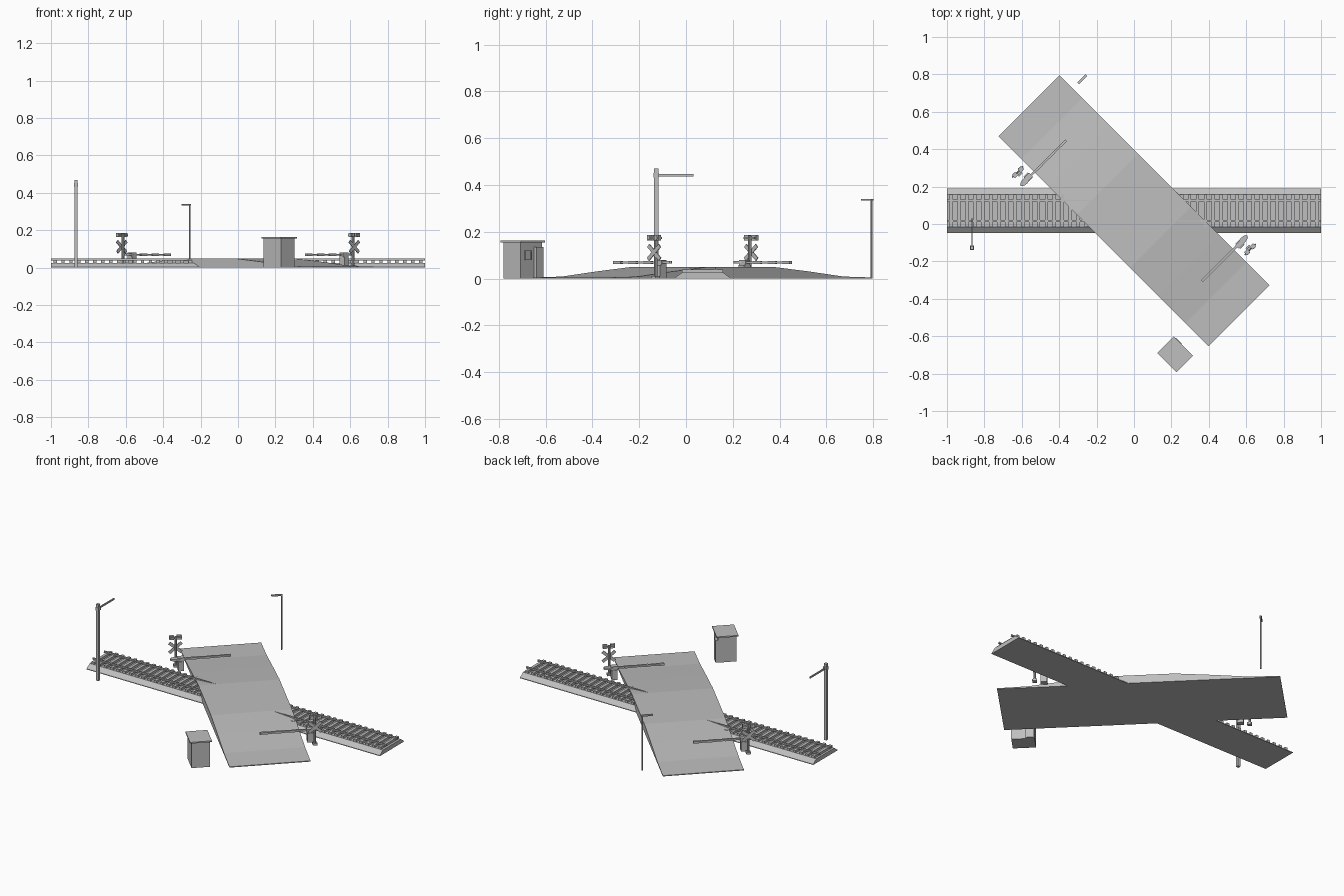
import bpy, bmesh, math
from mathutils import Matrix, Vector

cube = bpy.data.objects.get("Cube")
if cube:
    bpy.data.objects.remove(cube, do_unlink=True)

grey = bpy.data.materials.new("plain_grey")
grey.use_nodes = True
COLOUR = (0.52, 0.52, 0.52, 1)
grey.diffuse_color = COLOUR
grey.node_tree.nodes["Principled BSDF"].inputs["Base Color"].default_value = COLOUR


def frame(x, y, degrees):
    return Matrix.Translation((x, y, 0)) @ Matrix.Rotation(math.radians(degrees), 4, 'Z')


def finish(name, bm, matrix):
    bmesh.ops.recalc_face_normals(bm, faces=bm.faces)
    mesh = bpy.data.meshes.new(name)
    bm.to_mesh(mesh)
    bm.free()
    mesh.materials.append(grey)
    obj = bpy.data.objects.new(name, mesh)
    obj.matrix_world = matrix
    bpy.context.collection.objects.link(obj)
    return obj


def box(name, low, high, matrix=Matrix()):
    """Box between two corners, in a local frame."""
    low, high = Vector(low), Vector(high)
    bm = bmesh.new()
    bmesh.ops.create_cube(bm, size=1)
    bmesh.ops.scale(bm, vec=high - low, verts=bm.verts)
    bmesh.ops.translate(bm, vec=(low + high) / 2, verts=bm.verts)
    return finish(name, bm, matrix)


def prism(name, profile, half, matrix):
    """Extrude an x-z profile along local y."""
    bm = bmesh.new()
    face = bm.faces.new([bm.verts.new((a, -half, z)) for a, z in profile])
    new = bmesh.ops.extrude_face_region(bm, geom=[face])["geom"]
    moved = [v for v in new if isinstance(v, bmesh.types.BMVert)]
    bmesh.ops.translate(bm, vec=(0, 2 * half, 0), verts=moved)
    return finish(name, bm, matrix)


def disc(name, centre, radius, depth, scale, matrix, sides=12, axis='Z'):
    bm = bmesh.new()
    bmesh.ops.create_cone(bm, cap_ends=True, segments=sides, radius1=radius,
                          radius2=radius, depth=depth)
    bmesh.ops.scale(bm, vec=scale, verts=bm.verts)
    if axis == 'X':
        bmesh.ops.rotate(bm, matrix=Matrix.Rotation(math.pi / 2, 3, 'Y'), verts=bm.verts)
    bmesh.ops.translate(bm, vec=centre, verts=bm.verts)
    return finish(name, bm, matrix)


MID = 0.071
road_frame = frame(0, MID, -45)

# Road: a low hump crossing the railway diagonally
ramp = [(0.2, 0.05), (0.41, 0.031), (0.62, 0.009), (0.794, 0.005), (0.794, 0)]
prism("road", [(-a, z) for a, z in reversed(ramp)] + ramp, 0.23, road_frame)

# Railway: gravel bed, sleepers and rails
bed = [(-0.118, 0), (-0.118, 0.004), (-0.088, 0.026), (0.088, 0.026), (0.118, 0.004), (0.118, 0)]
prism("gravel_bed", bed, 1.0, frame(0, MID, 90))
sleepers = box("sleepers", (-0.987, MID - 0.088, 0.025), (-0.969, MID + 0.088, 0.04))
array = sleepers.modifiers.new("repeat", 'ARRAY')
array.count = 47
array.use_relative_offset = False
array.use_constant_offset = True
array.constant_offset_displace = (0.0425, 0, 0)
for side, label in ((-1, "front"), (1, "back")):
    y = MID + side * 0.055
    box(label + "_rail_foot", (-1, y - 0.006, 0.039), (1, y + 0.006, 0.042))
    box(label + "_rail", (-1, y - 0.003, 0.042), (1, y + 0.003, 0.0497))

# Barrier and warning signal, once on each approach
for label, turn in (("left", 0), ("right", 180)):
    m = road_frame @ Matrix.Rotation(math.radians(turn), 4, 'Z')
    box(label + "_barrier_pedestal", (0.508, 0.258, 0), (0.546, 0.29, 0.058), m)
    box(label + "_barrier_motor", (0.513, 0.254, 0.058), (0.541, 0.294, 0.08), m)
    for i in range(6):
        inset = 0.001 * (i % 2)
        start = -0.01 + i * 0.045
        box(label + "_barrier_arm", (0.516 + inset, start, 0.063 + inset),
            (0.53 - inset, start + 0.045, 0.075 - inset), m)
    disc(label + "_counterweight", (0.523, 0.302, 0.07), 0.032, 0.012, (0.5, 1, 1), m)

    p = m @ Matrix.Translation((0.577, 0.293, 0))
    box(label + "_signal_foot", (-0.013, -0.013, 0), (0.013, 0.013, 0.012), p)
    disc(label + "_signal_pole", (0, 0, 0.092), 0.0075, 0.184, (1, 1, 1), p, 8)
    box(label + "_lamp_bar", (-0.004, -0.034, 0.17), (0.006, 0.034, 0.178), p)
    for s in (-1, 1):
        box(label + "_lamp_housing", (0.002, s * 0.022 - 0.013, 0.163),
            (0.018, s * 0.022 + 0.013, 0.186), p)
        disc(label + "_lamp_lens", (0.019, s * 0.022, 0.174), 0.008, 0.004, (1, 1, 1), p, axis='X')
        tilt = p @ Matrix.Translation((0.009 + s * 0.001, 0, 0.112)) \
            @ Matrix.Rotation(s * math.radians(40), 4, 'X')
        box(label + "_crossbuck_board", (-0.002, -0.046, -0.009), (0.002, 0.046, 0.009), tilt)

# Guard hut with door and window on one wall
hut = frame(0.22, -0.697, -45)
box("hut_walls", (-0.065, -0.052, 0), (0.065, 0.052, 0.155), hut)
box("hut_roof", (-0.073, -0.062, 0.155), (0.073, 0.062, 0.163), hut)
box("hut_door", (-0.06, 0.052, 0), (-0.016, 0.066, 0.135), hut)
box("hut_window_pane", (0.006, 0.05, 0.085), (0.038, 0.054, 0.115), hut)
for a in (0.003, 0.036):
    box("hut_window_side", (a, 0.05, 0.08), (a + 0.005, 0.058, 0.12), hut)
for z in (0.08, 0.115):
    box("hut_window_edge", (0.003, 0.05, z), (0.041, 0.058, z + 0.005), hut)

# Catenary mast reaching over the track
mast = frame(-0.866, -0.127, 0)
box("mast", (-0.009, -0.009, 0), (0.009, 0.009, 0.47), mast)
box("mast_arm", (-0.003, 0.009, 0.437), (0.003, 0.158, 0.447), mast)
box("mast_arm_clamp", (-0.011, -0.011, 0.432), (0.011, 0.012, 0.452), mast)

# Slim street lamp by the far end of the road
lamp = frame(-0.258, 0.793, -45)
disc("lamp_pole", (0, 0, 0.168), 0.004, 0.336, (1, 1, 1), lamp, 8)
box("lamp_head", (-0.006, -0.058, 0.333), (0.006, 0.004, 0.341), lamp)
